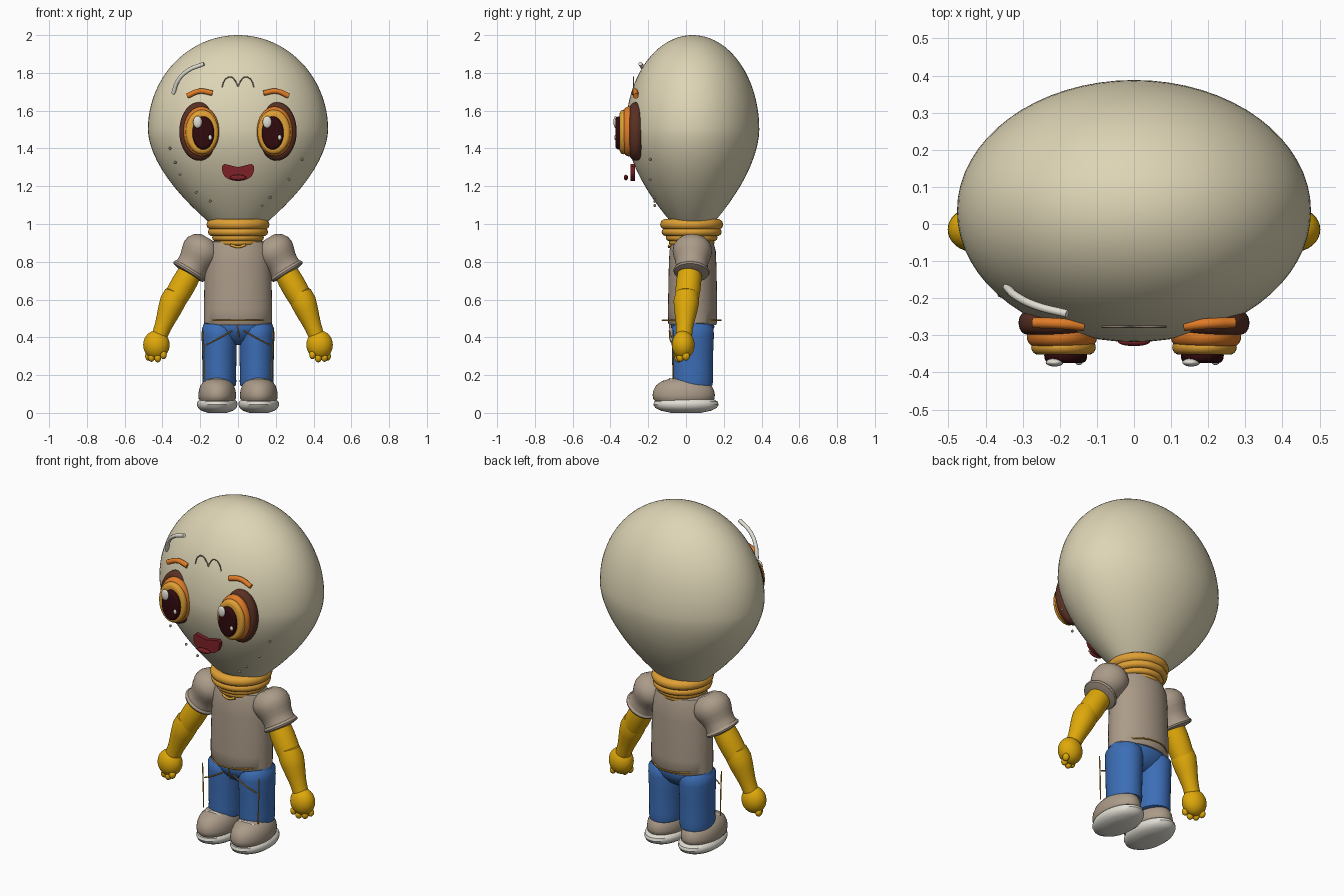
import bpy, bmesh, math
from mathutils import Vector, Matrix

if "Cube" in bpy.data.objects:
    bpy.data.objects.remove(bpy.data.objects["Cube"])


def material(name, r, g, b):
    m = bpy.data.materials.new(name)
    m.use_nodes = True
    m.diffuse_color = (r, g, b, 1)
    m.node_tree.nodes["Principled BSDF"].inputs["Base Color"].default_value = (r, g, b, 1)
    return m


CREAM = material("cream", .73, .665, .465)
TAUPE = material("taupe", .41, .33, .25)
SKIN = material("golden skin", .74, .395, .003)
AMBER = material("amber", .74, .35, .035)
ORANGE = material("orange", .74, .20, .02)
BROWN = material("dark brown", .10, .03, .017)
MAROON = material("deep maroon", .03, .003, .004)
RED = material("mouth red", .20, .015, .02)
BLUE = material("denim blue", .045, .155, .47)
WHITE = material("off white", .75, .73, .65)
made = []


def finish(name, bm, mat):
    bmesh.ops.recalc_face_normals(bm, faces=bm.faces)
    mesh = bpy.data.meshes.new(name)
    bm.to_mesh(mesh)
    bm.free()
    mesh.materials.append(mat)
    ob = bpy.data.objects.new(name, mesh)
    bpy.context.collection.objects.link(ob)
    made.append(ob)
    return ob


def lathe(name, profile, mat, loc=(0, 0, 0), scale=(1, 1, 1), axis=(0, 0, 1), seg=40):
    """Revolve (radius, height) pairs, cap both ends, then aim along axis."""
    bm = bmesh.new()
    rings = [[bm.verts.new((r * math.cos(a), r * math.sin(a), z))
              for a in (2 * math.pi * i / seg for i in range(seg))] for r, z in profile]
    for lo, hi in zip(rings, rings[1:]):
        for i in range(seg):
            j = (i + 1) % seg
            bm.faces.new((lo[i], lo[j], hi[j], hi[i]))
    bm.faces.new(rings[0])
    bm.faces.new(rings[-1])
    turn = Vector(axis).to_track_quat('Z', 'Y').to_matrix().to_4x4()
    bm.transform(Matrix.Translation(loc) @ turn @ Matrix.Diagonal((*scale, 1)))
    return finish(name, bm, mat)


def ball(name, loc, size, mat, seg=32):
    bm = bmesh.new()
    bmesh.ops.create_uvsphere(bm, u_segments=seg, v_segments=seg // 2, radius=1)
    bm.transform(Matrix.Translation(loc) @ Matrix.Diagonal((*size, 1)))
    return finish(name, bm, mat)


def disc(name, x, z, y0, y1, hw, hz, mat):
    """Round-edged elliptical disc facing the front."""
    half = (y0 - y1) / 2
    prof = []
    for i in range(13):
        a = -math.pi / 2 + math.pi * i / 12
        prof.append((.78 + .22 * math.cos(a), half * math.sin(a)))
    ob = lathe(name, prof, mat)
    place = Matrix.Translation((x, (y0 + y1) / 2, z)) @ Matrix.Diagonal((hw, 1, hz, 1))
    ob.data.transform(place @ Matrix.Rotation(math.pi / 2, 4, 'X'))


def limb(name, p, q, radii, mat):
    """Tapered limb from p to q with evenly spaced radii and rounded ends."""
    p, q = Vector(p), Vector(q)
    length, n = (q - p).length, len(radii) - 1
    prof = [(radii[0] * .6, -radii[0] * .25)]
    prof += [(r, length * i / n) for i, r in enumerate(radii)]
    prof.append((radii[-1] * .6, length + radii[-1] * .1))
    return lathe(name, prof, mat, loc=p, axis=q - p)


def tube(name, pts, radius, mat, closed=False):
    cu = bpy.data.curves.new(name, 'CURVE')
    cu.dimensions = '3D'
    cu.bevel_depth = radius
    cu.bevel_resolution = 3
    cu.resolution_u = 6
    cu.use_fill_caps = True
    sp = cu.splines.new('BEZIER')
    sp.bezier_points.add(len(pts) - 1)
    sp.use_cyclic_u = closed
    for bp, co in zip(sp.bezier_points, pts):
        bp.co = co
        bp.handle_left_type = bp.handle_right_type = 'AUTO'
    cu.materials.append(mat)
    ob = bpy.data.objects.new(name, cu)
    bpy.context.collection.objects.link(ob)
    bpy.ops.object.select_all(action='DESELECT')
    ob.select_set(True)
    bpy.context.view_layer.objects.active = ob
    bpy.ops.object.convert(target='MESH')
    made.append(bpy.context.object)


def ring(name, z, r, thick, mat):
    circle = [(r * math.cos(i * math.pi / 6), .03 + r * math.sin(i * math.pi / 6), z) for i in range(12)]
    tube(name, circle, thick, mat, True)


# Head: full, tapering lower half and round dome above
prof = []
for i in range(25):
    t = 1 - i / 24
    prof.append((1 - .7 * t ** 1.75, 1.5 - .5 * t))
for i in range(1, 25):
    a = math.pi / 2 * i / 24
    prof.append((max(math.cos(a), .002), 1.5 + .5 * math.sin(a)))
lathe("head", prof, CREAM, (0, .035, 0), (.477, .353, 1), seg=64)

# Eyes and brows
for s, side in ((1, "left"), (-1, "right")):
    disc(side + "_eye_surround", s * .206, 1.49, -.235, -.298, .105, .155, BROWN)
    disc(side + "_eye_rim", s * .194, 1.49, -.275, -.33, .095, .132, ORANGE)
    disc(side + "_iris", s * .19, 1.487, -.312, -.352, .087, .118, AMBER)
    disc(side + "_pupil", s * .184, 1.482, -.335, -.374, .058, .088, MAROON)
    ball(side + "_eye_glint", (s * .184 - .03, -.373, 1.54), (.024, .011, .032), WHITE, 20)
    ball(side + "_eye_sparkle", (s * .184 + .036, -.373, 1.458), (.01, .007, .014), WHITE, 12)
    tube(side + "_brow", [(s * .27, -.266, 1.677), (s * .205, -.268, 1.703),
                          (s * .135, -.274, 1.693)], .0145, ORANGE)
    # Fine curls of hair on the forehead
    tube(side + "_curl", [(s * .085, -.277, 1.722), (s * .068, -.277, 1.765), (s * .037, -.277, 1.778),
                          (s * .01, -.277, 1.75), (0, -.277, 1.725)], .003, TAUPE)
tube("head_shine", [(-.343, -.17, 1.69), (-.32, -.192, 1.755), (-.265, -.22, 1.812),
                    (-.18, -.242, 1.848)], .011, WHITE)

# Freckles
for i, (x, z) in enumerate([(-.36, 1.4), (-.333, 1.325), (-.307, 1.262), (-.222, 1.167), (-.148, 1.12),
                            (.34, 1.342), (.27, 1.236), (.17, 1.14), (.127, 1.098)]):
    ball("freckle_%d" % i, (x, -.19 if z > 1.2 else -.165, z), (.008, .008, .008), CREAM, 8)

# Open mouth and tongue
bm = bmesh.new()
edge = [(.085 * math.cos(a), 1.305 - .077 * abs(math.sin(a)) ** .65)
        for a in (math.pi * i / 20 for i in range(21))]
edge += [(-.072, 1.318), (0, 1.301), (.072, 1.318)]
face = bm.faces.new([bm.verts.new((x, -.295, z)) for x, z in edge])
grown = bmesh.ops.extrude_face_region(bm, geom=[face])
bmesh.ops.translate(bm, vec=(0, .025, 0), verts=[v for v in grown["geom"] if isinstance(v, bmesh.types.BMVert)])
finish("mouth", bm, RED)
ball("tongue", (0, -.318, 1.246), (.043, .011, .015), RED, 20)

# Ribbed neck collar
lathe("neck", [(.1, .88), (.13, 1.01)], AMBER, (0, .03, 0))
for i, (z, r, t) in enumerate([(.998, .138, .029), (.958, .137, .022), (.928, .118, .019), (.902, .105, .016)]):
    ring("collar_ring_%d" % i, z, r, t, AMBER)
tube("collar_trim", [(-.04, -.085, .889), (0, -.09, .879), (.04, -.085, .889)], .007, AMBER)

# Shirt body
lathe("shirt", [(.17, .465), (.18, .475), (.181, .55), (.178, .68), (.175, .78), (.17, .86),
                (.152, .905), (.10, .915)], TAUPE, (0, .035, 0), (1, .72, 1))
ring("waist_thread", .49, .155, .004, AMBER)

for s, side in ((1, "left"), (-1, "right")):
    # Puffed sleeve flaring into a slim cuff
    limb(side + "_sleeve", (s * .165, .035, .905), (s * .258, .03, .752),
         [.08, .1, .104, .098, .088, .084, .09], TAUPE)
    limb(side + "_cuff", (s * .254, .03, .758), (s * .264, .029, .742), [.092, .096, .092], TAUPE)
    # Arm and fist
    limb(side + "_upper_arm", (s * .25, .02, .75), (s * .335, .005, .6), [.062, .066, .066, .062], SKIN)
    limb(side + "_forearm", (s * .328, .005, .635), (s * .415, -.01, .41), [.06, .068, .062, .053, .045, .042], SKIN)
    ball(side + "_hand", (s * .432, -.015, .36), (.07, .06, .076), SKIN)
    for i, (x, y, z) in enumerate([(.458, -.03, .293), (.425, -.04, .29), (.395, -.045, .307), (.474, .0, .3)]):
        ball("%s_finger_%d" % (side, i), (s * x, y, z), (.018, .02, .023), SKIN, 16)
    # Trouser leg with rolled hem
    lathe(side + "_trouser_leg", [(.075, .14), (.087, .145), (.09, .165), (.089, .2), (.091, .33), (.094, .41),
                                  (.092, .45), (.075, .472)], BLUE, (s * .099, .035, 0), (1, 1.2, 1))
    tube(side + "_side_seam", [(s * .178, -.066, .18), (s * .18, -.066, .3), (s * .185, -.066, .44)], .0035, AMBER)
    tube(side + "_pocket_seam", [(s * .17, -.07, .36), (s * .11, -.085, .39), (s * .03, -.088, .435)], .0035, AMBER)
    # Shoe, sole and lace
    lathe(side + "_shoe", [(.9, .06), (.98, .075), (1, .095), (.97, .12), (.88, .147), (.7, .168),
                           (.45, .181), (.15, .186)], TAUPE, (s * .11, -.012, 0), (.1, .165, 1))
    lathe(side + "_sole", [(.45, 0), (.78, .012), (.94, .026), (1, .044), (.97, .06), (.8, .076)], WHITE,
          (s * .11, 0, 0), (.108, .173, 1))
    tube(side + "_lace", [(s * .06, -.075, .167), (s * .11, -.085, .18), (s * .16, -.075, .167)], .006, WHITE)

# Hips and fly seam
lathe("hips", [(.06, .36), (.12, .385), (.165, .42), (.186, .455), (.18, .475)], BLUE, (0, .035, 0), (1, .62, 1))
tube("fly_seam", [(0, -.085, .485), (0, -.085, .44), (.006, -.08, .4)], .0035, AMBER)

# Smooth shading with crisp edges
bpy.ops.object.select_all(action='DESELECT')
for ob in made:
    ob.select_set(True)
bpy.context.view_layer.objects.active = made[0]
bpy.ops.object.shade_smooth_by_angle(angle=math.radians(40))
